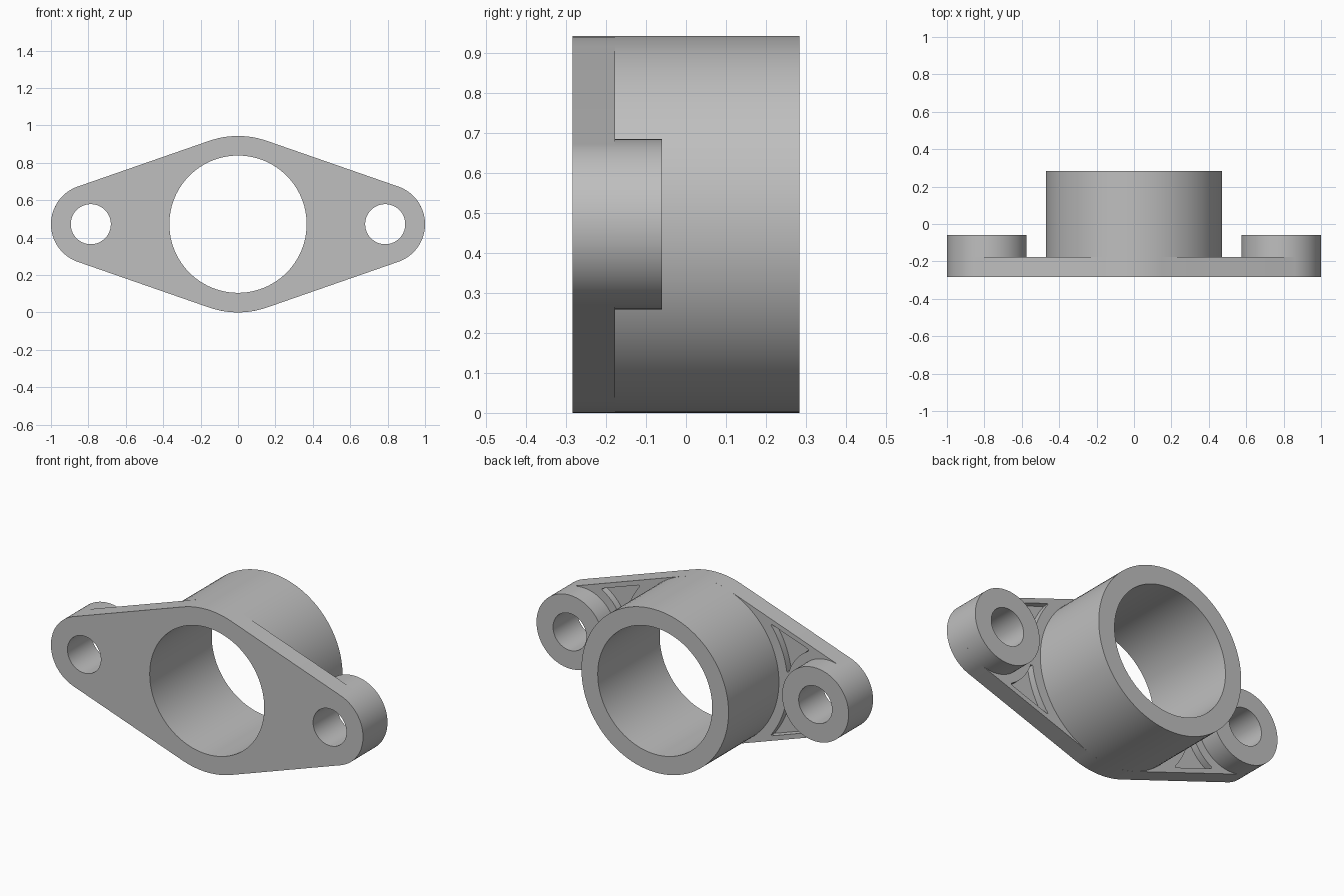
import bpy, bmesh
from math import sin, cos, asin, pi, radians, sqrt, atan2

if "Cube" in bpy.data.objects:
    bpy.data.objects.remove(bpy.data.objects["Cube"])

# Main dimensions
TUBE_R, BORE_R = 0.4715, 0.367
BOSS_R, HOLE_R, BOSS_X = 0.213, 0.107, 0.787
FRONT, PLATE_BACK, BOSS_BACK, TUBE_BACK = -0.284, -0.177, -0.06, 0.284
CZ = TUBE_R
POCKET_DEPTH = 0.04
TILT = asin((TUBE_R - BOSS_R) / BOSS_X)   # slope of the straight flange edges

grey = bpy.data.materials.new("satin grey")
grey.use_nodes = True
grey.diffuse_color = (0.52, 0.52, 0.52, 1)
grey.node_tree.nodes["Principled BSDF"].inputs["Base Color"].default_value = grey.diffuse_color


def arc(cx, r, a0, a1, n):
    """Points of an arc in the x-z plane, both ends included."""
    return [(cx + r * cos(a0 + (a1 - a0) * i / n), r * sin(a0 + (a1 - a0) * i / n))
            for i in range(n + 1)]


def circle(cx, r, n=96):
    return arc(cx, r, 0, 2 * pi, n)[:-1]


def prism(bm, points, y0, y1):
    """Extrude a closed x-z profile along y; returns its side edges."""
    rings = [[bm.verts.new((x, y, z + CZ)) for x, z in points] for y in (y0, y1)]
    bm.faces.new(rings[0])
    bm.faces.new(rings[1][::-1])
    n = len(points)
    for i in range(n):
        j = (i + 1) % n
        bm.faces.new((rings[0][i], rings[1][i], rings[1][j], rings[0][j]))
    return [bm.edges.get((a, b)) for a, b in zip(*rings)]


def finish(bm, name):
    bmesh.ops.recalc_face_normals(bm, faces=bm.faces)
    mesh = bpy.data.meshes.new(name)
    bm.to_mesh(mesh)
    bm.free()
    mesh.materials.append(grey)
    obj = bpy.data.objects.new(name, mesh)
    bpy.context.collection.objects.link(obj)
    return obj


def activate(obj):
    bpy.ops.object.select_all(action='DESELECT')
    obj.select_set(True)
    bpy.context.view_layer.objects.active = obj


def sleeve(name, cx, outer, inner, y0, y1):
    """Hollow cylinder standing on the plate, open where it meets it."""
    bm = bmesh.new()
    loops = [[bm.verts.new((x, y, z + CZ)) for x, z in circle(cx, r)]
             for r, y in ((outer, y0), (outer, y1), (inner, y1), (inner, y0))]
    n = len(loops[0])
    for a, b in zip(loops, loops[1:]):
        for i in range(n):
            j = (i + 1) % n
            bm.faces.new((a[i], a[j], b[j], b[i]))
    # orient outward: the outer wall must face away from the axis
    bmesh.ops.recalc_face_normals(bm, faces=bm.faces)
    bm.faces.ensure_lookup_table()
    f = bm.faces[0]
    c = f.calc_center_median()
    flip = f.normal.x * (c.x - cx) + f.normal.z * (c.z - CZ) < 0
    if flip:
        bmesh.ops.reverse_faces(bm, faces=bm.faces)
    mesh = bpy.data.meshes.new(name)
    bm.to_mesh(mesh)
    bm.free()
    mesh.materials.append(grey)
    obj = bpy.data.objects.new(name, mesh)
    bpy.context.collection.objects.link(obj)
    return obj


# Flange plate: two small end arcs and two large arcs joined by tangents
up = pi / 2 - TILT
outline = (arc(BOSS_X, BOSS_R, -up, up, 40)
           + arc(0, TUBE_R, up, pi - up, 12)
           + arc(-BOSS_X, BOSS_R, pi - up, pi + up, 40)
           + arc(0, TUBE_R, pi + up, 2 * pi - up, 12))
bm = bmesh.new()
prism(bm, outline, FRONT, PLATE_BACK)
plate = finish(bm, "flange_plate")

# Cutter: central bore, bolt holes and four three-sided pockets
bm = bmesh.new()
prism(bm, circle(0, BORE_R), FRONT - 0.1, PLATE_BACK + 0.1)
for side in (-1, 1):
    prism(bm, circle(side * BOSS_X, HOLE_R), FRONT - 0.1, PLATE_BACK + 0.1)

tube_wall, boss_wall = TUBE_R + 0.056, BOSS_R + 0.05
edge = TUBE_R - 0.027                     # pocket edge, parallel to the flange edge
s = sqrt(tube_wall ** 2 - edge ** 2)
a_tube = up - atan2(s, edge)
rise = edge - BOSS_X * sin(TILT)
a_boss = up + atan2(sqrt(boss_wall ** 2 - rise ** 2), rise)
pocket = (arc(0, tube_wall, radians(8), a_tube, 8)
          + arc(BOSS_X, boss_wall, a_boss, radians(163), 8))
corners = []
for sx in (-1, 1):
    for sz in (-1, 1):
        sides = prism(bm, [(x * sx, z * sz) for x, z in pocket],
                      PLATE_BACK - POCKET_DEPTH, PLATE_BACK + 0.1)
        corners += [sides[8], sides[9]]
bmesh.ops.recalc_face_normals(bm, faces=bm.faces)
bmesh.ops.bevel(bm, geom=corners, offset=0.018, segments=4, profile=0.5, affect='EDGES')
cutter = finish(bm, "plate_cutter")
cutter.hide_render = True

cut = plate.modifiers.new("openings", 'BOOLEAN')
cut.operation = 'DIFFERENCE'
cut.solver = 'EXACT'
cut.object = cutter
activate(plate)
bpy.ops.object.modifier_apply(modifier=cut.name)
bpy.data.objects.remove(cutter)

# Central tube and the two bolt bosses
parts = [plate,
         sleeve("central_tube", 0, TUBE_R, BORE_R, PLATE_BACK, TUBE_BACK),
         sleeve("left_boss", BOSS_X, BOSS_R, HOLE_R, PLATE_BACK, BOSS_BACK),
         sleeve("right_boss", -BOSS_X, BOSS_R, HOLE_R, PLATE_BACK, BOSS_BACK)]
for part in parts:
    activate(part)
    bpy.ops.object.shade_smooth_by_angle(angle=radians(30))
